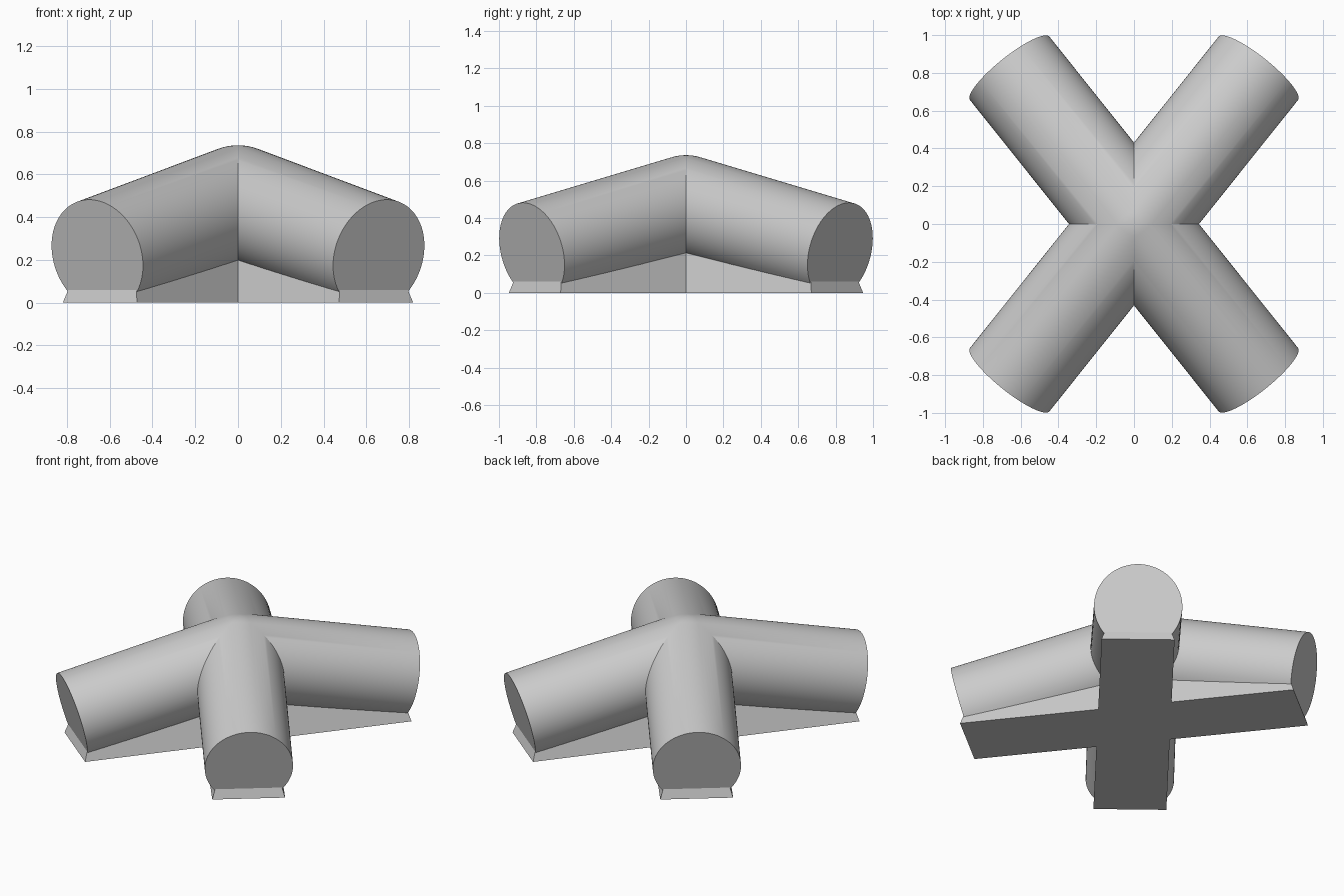
import bpy, bmesh, math
from mathutils import Matrix, Vector

if "Cube" in bpy.data.objects:
    bpy.data.objects.remove(bpy.data.objects["Cube"])

OUTER, INNER = 0.269, 0.207
HUB = Vector((0, 0, 0.467))
END = Vector((0.658, 0.824, 0.22))
AXIS = END - HUB
ALONG_ARM = Matrix.Translation(HUB) @ AXIS.to_track_quat('Z', 'Y').to_matrix().to_4x4()
SEGMENTS = 96

grey = bpy.data.materials.new("light_grey")
grey.use_nodes = True
grey.diffuse_color = (0.6, 0.6, 0.6, 1)
grey.node_tree.nodes["Principled BSDF"].inputs["Base Color"].default_value = (0.6, 0.6, 0.6, 1)


def make_object(name, bm):
    bmesh.ops.recalc_face_normals(bm, faces=bm.faces)
    mesh = bpy.data.meshes.new(name)
    bm.to_mesh(mesh)
    bm.free()
    mesh.materials.append(grey)
    obj = bpy.data.objects.new(name, mesh)
    bpy.context.collection.objects.link(obj)
    return obj


def lathe(name, profile):
    """Spin (radius, distance) points round the arm axis."""
    bm = bmesh.new()
    verts = [bm.verts.new((r, 0, d)) for r, d in profile]
    edges = [bm.edges.new(pair) for pair in zip(verts, verts[1:])]
    bmesh.ops.spin(bm, geom=verts + edges, axis=(0, 0, 1), cent=(0, 0, 0),
                   angle=math.tau, steps=SEGMENTS)
    bmesh.ops.remove_doubles(bm, verts=bm.verts, dist=1e-5)
    bm.transform(ALONG_ARM)
    return make_object(name, bm)


def apply_modifiers(obj):
    graph = bpy.context.evaluated_depsgraph_get()
    mesh = bpy.data.meshes.new_from_object(obj.evaluated_get(graph))
    obj.modifiers.clear()
    obj.data = mesh


def combine(target, other, operation):
    mod = target.modifiers.new("join", 'BOOLEAN')
    mod.operation, mod.solver, mod.object = operation, 'EXACT', other
    apply_modifiers(target)
    bpy.data.objects.remove(other)


# Sloping arm with a round inner end that forms the hub
arc = [math.pi / 2 * i / 24 for i in range(25)]
profile = [(OUTER * math.sin(a), -OUTER * math.cos(a)) for a in arc]
profile += [(OUTER, AXIS.length), (0, AXIS.length)]
connector = lathe("four_way_connector", profile)

# Foot with sides and outer end leaning inwards
LEAN = 0.3
bm = bmesh.new()
bmesh.ops.create_cube(bm, size=2)
for v in bm.verts:
    z = 0.3 if v.co.z > 0 else -0.05
    x = 1.035 - LEAN * z if v.co.x > 0 else -0.1
    v.co = (x, v.co.y * (0.222 - LEAN * z), z)
bm.transform(Matrix.Rotation(math.atan2(END.y, END.x), 4, 'Z'))
combine(connector, make_object("foot", bm), 'UNION')

# Bore through the arm
reach = AXIS.length + 0.1
bore = lathe("bore", [(0, 0), (INNER, 0), (INNER, reach), (0, reach)])
combine(connector, bore, 'DIFFERENCE')

# Flat underside, then trim the arm to its own quarter
bm = bmesh.new()
bm.from_mesh(connector.data)
for axis in ((0, 0, 1), (1, 0, 0), (0, 1, 0)):
    cut = bmesh.ops.bisect_plane(bm, geom=bm.verts[:] + bm.edges[:] + bm.faces[:],
                                 plane_co=(0, 0, 0), plane_no=axis, clear_inner=True)
    if axis[2]:
        rim = [e for e in cut["geom_cut"] if isinstance(e, bmesh.types.BMEdge)]
        bmesh.ops.holes_fill(bm, edges=rim)
bmesh.ops.recalc_face_normals(bm, faces=bm.faces)
bm.to_mesh(connector.data)
bm.free()

# Mirror the quarter into four arms
mirror = connector.modifiers.new("four_arms", 'MIRROR')
mirror.use_axis = (True, True, False)
mirror.merge_threshold = 0.0005
apply_modifiers(connector)

# Smooth rounds with crisp seams
bpy.ops.object.select_all(action='DESELECT')
connector.select_set(True)
bpy.context.view_layer.objects.active = connector
bpy.ops.object.shade_smooth_by_angle(angle=math.radians(25))
